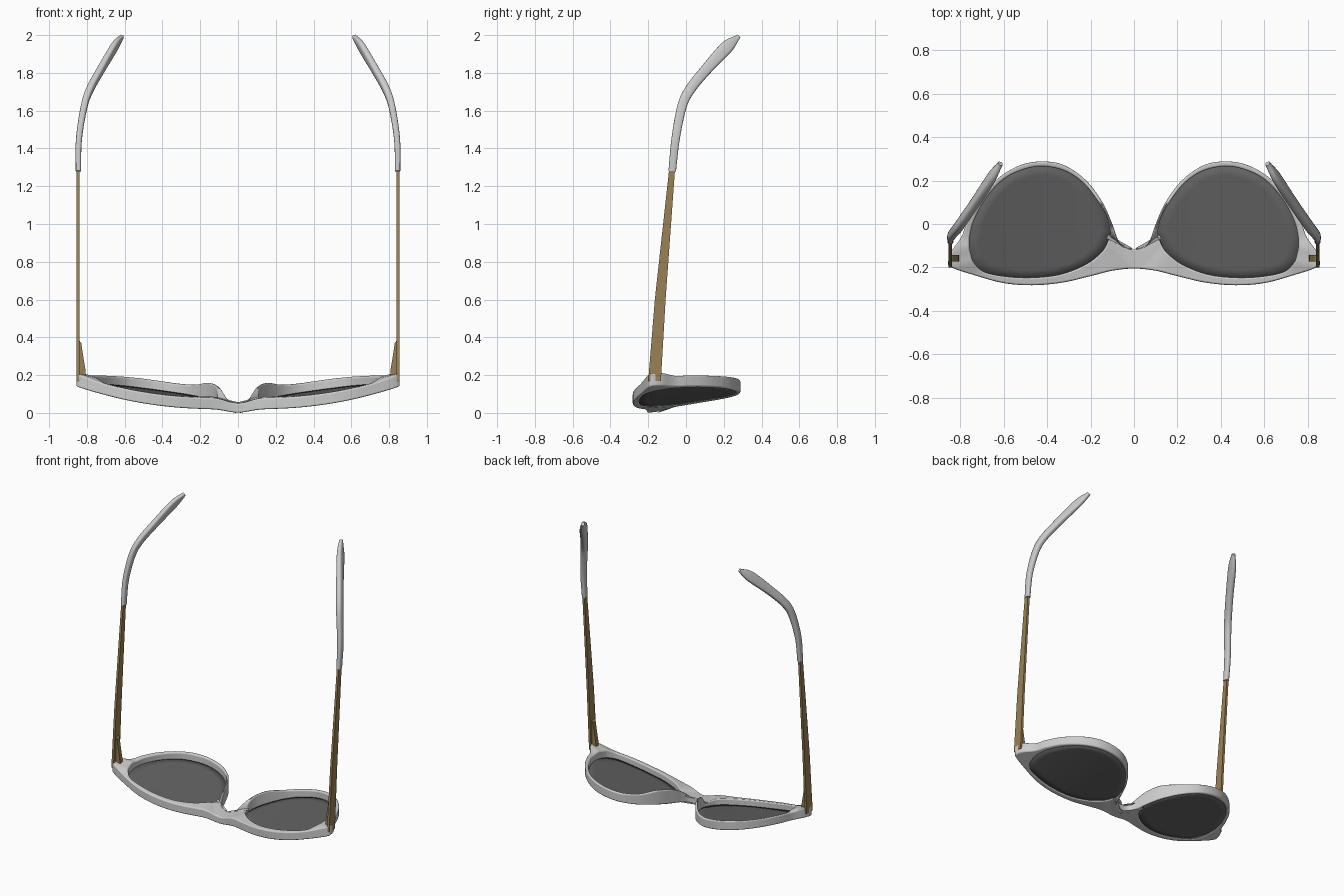
import bpy, bmesh, math
from mathutils import Vector

if "Cube" in bpy.data.objects:
    bpy.data.objects.remove(bpy.data.objects["Cube"])


def front_z(x, y):
    """Curved front surface of the eyewear, dipping at the bridge."""
    return 0.163 * x * x + 0.12 * (y + 0.28) + 0.009 - 0.018 * math.exp(-(x / 0.08) ** 2)


def spline(pts, sub):
    """Catmull-Rom through pts[1:-1]; the first and last points only steer the ends."""
    out = []
    for a, b, c, d in zip(pts, pts[1:], pts[2:], pts[3:]):
        for k in range(sub):
            t = k / sub
            out.append([0.5 * (2 * q + (r - p) * t + (2 * p - 5 * q + 4 * r - s) * t * t
                        + (3 * q - p - 3 * r + s) * t ** 3) for p, q, r, s in zip(a, b, c, d)])
    out.append(list(pts[-2]))
    return out


def make(name, verts, faces, smooth=False, mat=None):
    """Mesh object mirrored across x = 0."""
    me = bpy.data.meshes.new(name)
    me.from_pydata([tuple(v) for v in verts], [], faces)
    bm = bmesh.new()
    bm.from_mesh(me)
    bmesh.ops.recalc_face_normals(bm, faces=bm.faces)
    bm.to_mesh(me)
    bm.free()
    for p in me.polygons:
        p.use_smooth = smooth
    if mat:
        me.materials.append(mat)
    ob = bpy.data.objects.new(name, me)
    bpy.context.collection.objects.link(ob)
    mod = ob.modifiers.new("mirror", 'MIRROR')
    mod.merge_threshold = 0.0005
    return ob


def bridge_rings(n, rings):
    """Quads between consecutive closed rings of n vertices, plus end caps."""
    faces = [(r * n + i, r * n + (i + 1) % n, (r + 1) * n + (i + 1) % n, (r + 1) * n + i)
             for r in range(rings - 1) for i in range(n)]
    return faces + [tuple(range(n)), tuple(range((rings - 1) * n, rings * n))]


def material(name, col):
    m = bpy.data.materials.new(name)
    m.diffuse_color = col
    m.use_nodes = True
    m.node_tree.nodes["Principled BSDF"].inputs["Base Color"].default_value = m.diffuse_color
    return m


gold = material("gold", (0.32, 0.22, 0.09, 1))
tint = material("tint", (0.12, 0.12, 0.12, 0.85))

# Half frame: outer x, outer y, lens-hole x, lens-hole y, depth
rim = [
    (0, -.205, .125, -.09, .05), (.1, -.215, .15, -.13, .06), (.2, -.24, .22, -.185, .06),
    (.33, -.27, .34, -.232, .06), (.47, -.282, .48, -.247, .06), (.6, -.272, .6, -.24, .06),
    (.72, -.24, .69, -.22, .06), (.84, -.2, .735, -.18, .07), (.855, -.17, .75, -.14, .07),
    (.84, -.125, .757, -.1, .07), (.795, -.06, .755, -.055, .06), (.765, .02, .735, .02, .06),
    (.71, .12, .68, .12, .06), (.62, .215, .6, .205, .063), (.52, .272, .51, .25, .065),
    (.42, .288, .42, .265, .065), (.32, .27, .32, .245, .065), (.22, .2, .235, .19, .075),
    (.145, .1, .17, .11, .1), (.1, 0, .125, .03, .1), (.075, -.07, .11, -.03, .08),
    (.05, -.108, .11, -.05, .055), (0, -.12, .115, -.065, .045)]
loop = spline([(-.1, -.215, .115, -.065, .06)] + rim + [(-.05, -.108, .125, -.09, .055)], 5)

verts, faces = [], []
n = len(loop)
for ox, oy, ix, iy, d in loop:
    zo, zi = front_z(ox, oy), front_z(ix, iy)
    verts += [(ox, oy, zo), (ix, iy, zi), (ix, iy, zi + d), (ox, oy, zo + d)]
for i in range(n):
    j = (i + 1) % n
    for k in range(4):
        if i == n - 1 and k == 3:
            continue  # open side at the mirror plane
        faces.append((4 * i + k, 4 * j + k, 4 * j + (k + 1) % 4, 4 * i + (k + 1) % 4))
frame = make("front_frame", verts, faces, smooth=True)
bev = frame.modifiers.new("round_edges", 'BEVEL')
bev.width = 0.009
bev.segments = 3
bev.limit_method = 'ANGLE'
bev.angle_limit = math.radians(40)
bev.use_clamp_overlap = False
bev.harden_normals = True

# Lenses: curved sheets filling the rim holes
cx, cy = 0.44, 0.0
verts, faces = [], []
scales = (1.015, 0.85, 0.65, 0.45, 0.25, 0.08)
for s in scales:
    for p in loop:
        x, y = cx + (p[2] - cx) * s, cy + (p[3] - cy) * s
        verts.append((x, y, front_z(x, y) + 0.012))
lens = make("lens", verts, bridge_rings(n, len(scales))[:-2] +
            [tuple(range((len(scales) - 1) * n, len(scales) * n))], smooth=True, mat=tint)
sol = lens.modifiers.new("thickness", 'SOLIDIFY')
sol.thickness = 0.012
sol.offset = 0

# Metal temple arms: tapering flat strips
verts = []
for z, y0, y1 in ((0.17, -.200, -.133), (0.6, -.165, -.108), (1.32, -.086, -.056)):
    verts += [(.838, y0, z), (.854, y0, z), (.854, y1, z), (.838, y1, z)]
make("temple_arm", verts, bridge_rings(4, 3), mat=gold)

# Hinge wedges on the inside of each arm
prof = [(.805, .19), (.842, .19), (.842, .385), (.830, .37), (.818, .29), (.808, .23)]
verts = [(x, y, z) for y in (-.172, -.142) for x, z in prof]
make("hinge", verts, bridge_rings(len(prof), 2), mat=gold)

# Ear tips: bent sleeves, x, y, z, width, thickness
tip = [(.845, -.073, 1.28, .040, .028), (.842, -.055, 1.45, .044, .032),
       (.815, -.022, 1.62, .050, .036), (.785, .020, 1.71, .054, .038),
       (.730, .100, 1.81, .058, .038), (.655, .215, 1.935, .068, .034),
       (.615, .278, 1.992, .024, .022)]
path = spline([(.846, -.09, 1.12, .04, .028)] + tip + [(.59, .32, 2.03, .02, .02)], 6)
verts, seg = [], 16
for i, p in enumerate(path):
    a, b = path[max(i - 1, 0)], path[min(i + 1, len(path) - 1)]
    t = (Vector(b[:3]) - Vector(a[:3])).normalized()
    w = t.cross(Vector((1, 0, 0))).normalized()
    u = t.cross(w)
    for k in range(seg):
        c, s = math.cos(2 * math.pi * k / seg), math.sin(2 * math.pi * k / seg)
        verts.append(Vector(p[:3])
                     + w * (p[3] / 2 * math.copysign(abs(c) ** 0.6, c))
                     + u * (p[4] / 2 * math.copysign(abs(s) ** 0.6, s)))
ear = make("ear_tip", verts, bridge_rings(seg, len(path)))
bpy.context.view_layer.objects.active = ear
ear.select_set(True)
bpy.ops.object.shade_smooth_by_angle(angle=math.radians(40))
